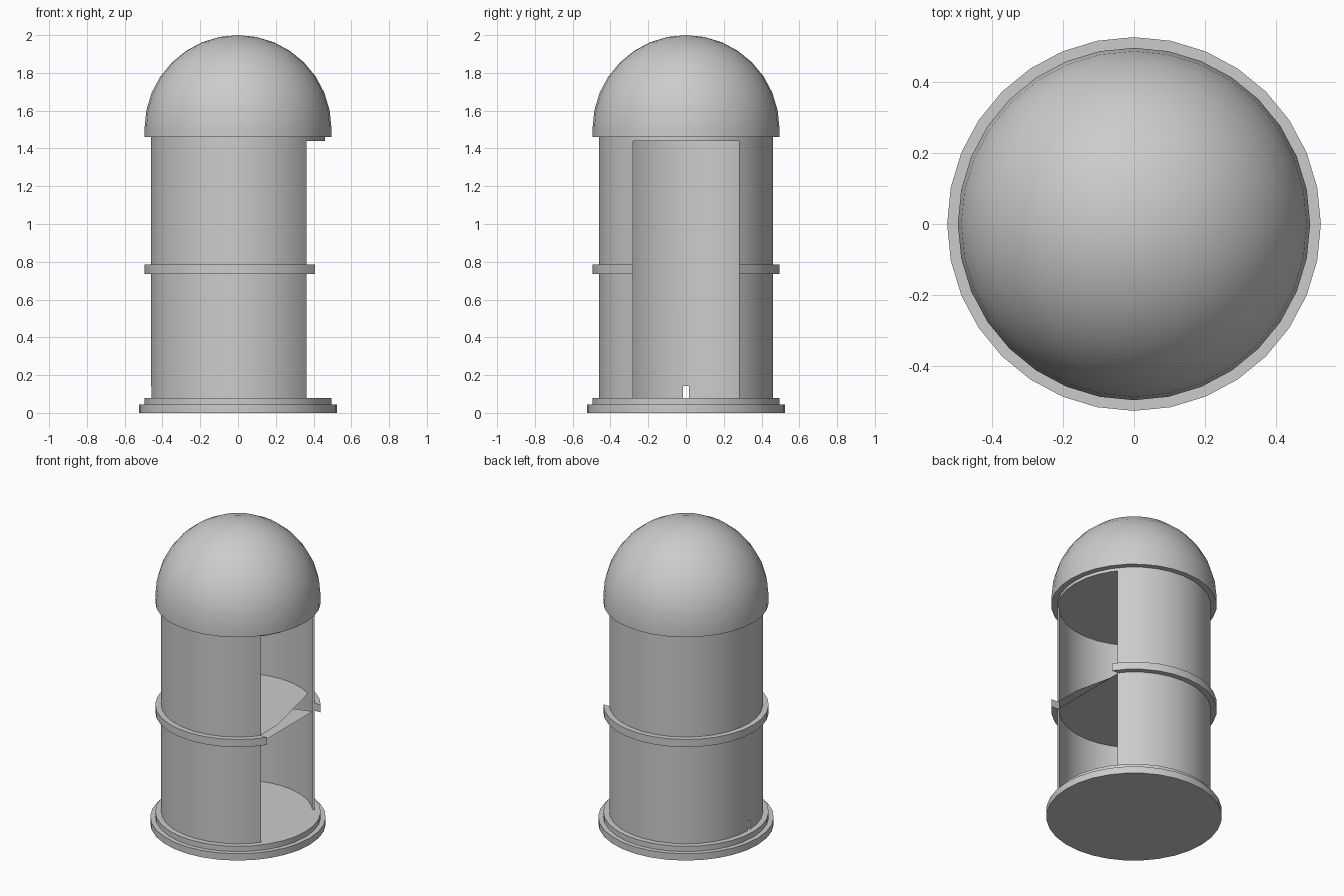
import bpy, bmesh, math
from mathutils import Vector

if "Cube" in bpy.data.objects:
    bpy.data.objects.remove(bpy.data.objects["Cube"])

SEG = 32
HALF_DOOR = 0.28


def finish(name, bm):
    bmesh.ops.recalc_face_normals(bm, faces=bm.faces)
    mesh = bpy.data.meshes.new(name)
    bm.to_mesh(mesh)
    bm.free()
    obj = bpy.data.objects.new(name, mesh)
    bpy.context.collection.objects.link(obj)
    return obj


def smooth(obj):
    bpy.ops.object.select_all(action='DESELECT')
    obj.select_set(True)
    bpy.context.view_layer.objects.active = obj
    bpy.ops.object.shade_smooth_by_angle(angle=math.radians(30))


def circle_point(r, k):
    a = 2 * math.pi * k / SEG
    return r * math.cos(a), r * math.sin(a)


def disc(name, r, z0, z1):
    bm = bmesh.new()
    bottom = bm.faces.new([bm.verts.new((*circle_point(r, k), z0)) for k in range(SEG)])
    top = bmesh.ops.extrude_face_region(bm, geom=[bottom], use_keep_orig=True)
    for v in top['geom']:
        if isinstance(v, bmesh.types.BMVert):
            v.co.z = z1
    obj = finish(name, bm)
    smooth(obj)
    return obj


def open_arc(r):
    """Circle outline left open on +x where the doorway is."""
    (xa, ya), (xb, yb) = circle_point(r, 3), circle_point(r, 4)
    x = xa + (xb - xa) * (HALF_DOOR - ya) / (yb - ya)
    return [(x, HALF_DOOR)] + [circle_point(r, k) for k in range(4, SEG - 3)] + [(x, -HALF_DOOR)]


def open_band(name, r_in, r_out, z0, z1):
    bm = bmesh.new()
    rows = [[bm.verts.new((x, y, z)) for x, y in open_arc(r)]
            for r, z in ((r_out, z0), (r_out, z1), (r_in, z1), (r_in, z0))]
    for a, b in zip(rows, rows[1:] + rows[:1]):
        for i in range(len(a) - 1):
            bm.faces.new((a[i], a[i + 1], b[i + 1], b[i]))
    for i in (0, -1):
        bm.faces.new([row[i] for row in rows])
    return finish(name, bm)


def cut_plate(name, z, start, end):
    """Flat plate inside the wall, kept on the left of start -> end."""
    bm = bmesh.new()
    bm.faces.new([bm.verts.new((x, y, z)) for x, y in open_arc(0.458)])
    d = Vector((end[0] - start[0], end[1] - start[1], 0))
    bmesh.ops.bisect_plane(bm, geom=bm.verts[:] + bm.edges[:] + bm.faces[:],
                           plane_co=(*start, z), plane_no=(d.y, -d.x, 0), clear_outer=True)
    return finish(name, bm)


# Stepped base and ceiling
disc("base_plinth", 0.525, 0, 0.045)
disc("base_step", 0.495, 0.045, 0.08)
disc("ceiling", 0.46, 1.44, 1.46)

# Wall with a wide doorway and a small slot at the back
wall = open_band("wall", 0.447, 0.46, 0.08, 1.46)
bpy.ops.mesh.primitive_cube_add(size=1, location=(-0.46, 0, 0.11))
cutter = bpy.context.object
cutter.name = "slot_cutter"
cutter.scale = (0.2, 0.03, 0.064)
cutter.hide_render = True
mod = wall.modifiers.new("slot", 'BOOLEAN')
mod.object = cutter
mod.operation = 'DIFFERENCE'
mod.solver = 'EXACT'
bpy.context.view_layer.objects.active = wall
bpy.ops.object.modifier_apply(modifier=mod.name)
bpy.data.objects.remove(cutter)
smooth(wall)

# Middle band with its thin inner plates
smooth(open_band("middle_band", 0.455, 0.495, 0.735, 0.785))
cut_plate("upper_shelf", 0.785, (0.40, -0.28), (0.25, 0.38))
cut_plate("lower_shelf_back", 0.735, (0.40, 0.28), (-0.45, 0.0)).data.flip_normals()
cut_plate("lower_shelf_front", 0.735, (-0.2, -0.41), (0.40, -0.28)).data.flip_normals()
# keep the strips on the outer side of the lower front chord
bpy.data.objects.remove(bpy.data.objects["lower_shelf_front"])
cut_plate("lower_shelf_front", 0.735, (0.40, -0.28), (-0.2, -0.41))

# Dome: short vertical rim under a hemisphere
bm = bmesh.new()
R, ZC = 0.495, 1.505
rings = [(R, 1.46)] + [(R * math.cos(i * math.pi / 16), ZC + R * math.sin(i * math.pi / 16))
                       for i in range(8)]
rows = [[bm.verts.new((*circle_point(r, k), z)) for k in range(SEG)] for r, z in rings]
for a, b in zip(rows, rows[1:]):
    for k in range(SEG):
        n = (k + 1) % SEG
        bm.faces.new((a[k], a[n], b[n], b[k]))
apex = bm.verts.new((0, 0, 2))
for k in range(SEG):
    bm.faces.new((rows[-1][k], rows[-1][(k + 1) % SEG], apex))
bm.faces.new(rows[0])
smooth(finish("dome", bm))
